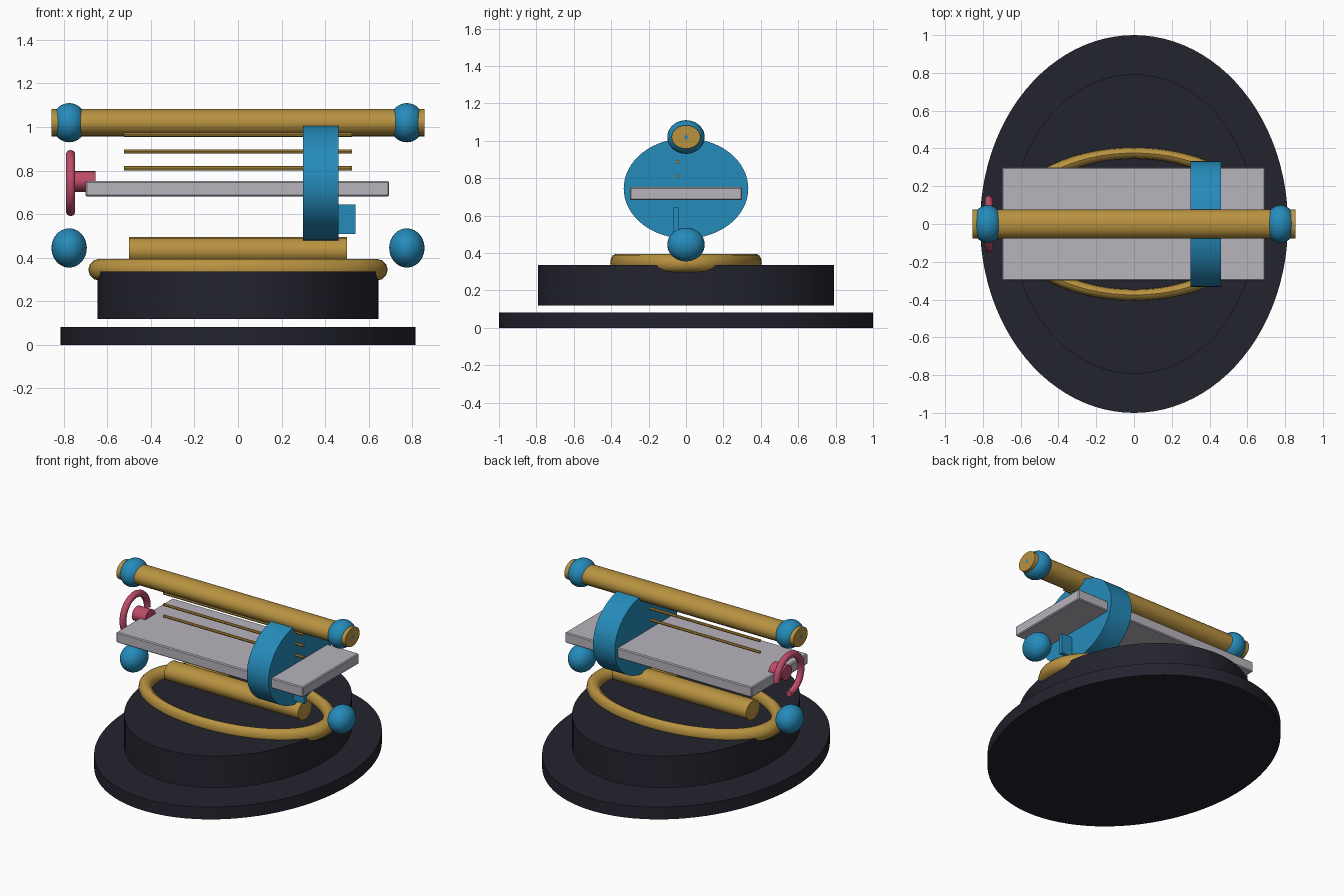
import bpy, bmesh, math
from mathutils import Matrix, Vector

cube = bpy.data.objects.get("Cube")
if cube:
    bpy.data.objects.remove(cube, do_unlink=True)


def material(name, rgb):
    linear = [((c / 255 + 0.055) / 1.055) ** 2.4 for c in rgb] + [1]
    mat = bpy.data.materials.new(name)
    mat.use_nodes = True
    mat.diffuse_color = linear
    mat.node_tree.nodes["Principled BSDF"].inputs["Base Color"].default_value = linear
    return mat


dark = material("dark slate", (35, 35, 46))
gold = material("gold", (184, 146, 64))
blue = material("blue", (37, 139, 186))
pink = material("rose", (190, 75, 105))
grey = material("pale grey", (184, 179, 188))


def finish(name, bm, mat, smooth=True):
    bmesh.ops.recalc_face_normals(bm, faces=bm.faces)
    mesh = bpy.data.meshes.new(name)
    bm.to_mesh(mesh)
    bm.free()
    mesh.materials.append(mat)
    obj = bpy.data.objects.new(name, mesh)
    bpy.context.collection.objects.link(obj)
    if smooth:
        bpy.ops.object.select_all(action="DESELECT")
        obj.select_set(True)
        bpy.context.view_layer.objects.active = obj
        bpy.ops.object.shade_smooth_by_angle(angle=math.radians(40))
    return obj


def placed(center, size):
    return Matrix.Translation(center) @ Matrix.Diagonal((*size, 1))


def cylinder(name, mat, center, size, axis="Z", sides=32):
    """Elliptical cylinder; size is its full extent in x, y and z."""
    bm = bmesh.new()
    turn = Matrix.Rotation(math.pi / 2, 4, "Y") if axis == "X" else Matrix()
    bmesh.ops.create_cone(bm, cap_ends=True, segments=sides, radius1=0.5,
                          radius2=0.5, depth=1, matrix=placed(center, size) @ turn)
    return finish(name, bm, mat)


def box(name, mat, center, size, bevel=0):
    bm = bmesh.new()
    bmesh.ops.create_cube(bm, size=1, matrix=placed(center, size))
    if bevel:
        bmesh.ops.bevel(bm, geom=bm.edges[:], offset=bevel, segments=1, affect="EDGES")
    return finish(name, bm, mat, smooth=False)


def ball(name, mat, center, size):
    bm = bmesh.new()
    bmesh.ops.create_uvsphere(bm, u_segments=32, v_segments=20, radius=0.5,
                              matrix=placed(center, size))
    return finish(name, bm, mat)


def ring(name, mat, major, minor, matrix, arc=math.tau, steps=64, sides=12):
    """Torus, or an open part of one with capped ends."""
    bm = bmesh.new()
    closed = arc >= math.tau
    loops = []
    for i in range(steps if closed else steps + 1):
        turn = Matrix.Rotation(arc * i / steps, 4, "Z")
        loop = []
        for j in range(sides):
            a = math.tau * j / sides
            point = Vector((major + minor * math.cos(a), 0, minor * math.sin(a)))
            loop.append(bm.verts.new(matrix @ turn @ point))
        loops.append(loop)
    pairs = list(zip(loops, loops[1:]))
    if closed:
        pairs.append((loops[-1], loops[0]))
    else:
        bm.faces.new(loops[0])
        bm.faces.new(loops[-1])
    for a, b in pairs:
        for j in range(sides):
            k = (j + 1) % sides
            bm.faces.new((a[j], a[k], b[k], b[j]))
    return finish(name, bm, mat)


# Stepped oval base
cylinder("base_plate", dark, (0, 0, 0.0415), (1.63, 2, 0.083), sides=96)
cylinder("base_drum", dark, (0, 0, 0.228), (1.29, 1.585, 0.216), sides=96)

# Oval ring and lower roller
ring("base_ring", gold, 0.637, 0.05, placed((0, 0, 0.345), (1, 0.59, 1)))
cylinder("lower_roller", gold, (0, 0, 0.432), (1, 0.15, 0.126), "X", 16)

# Upper bar with a ball at each corner of the frame
cylinder("upper_bar", gold, (0, 0, 1.02), (1.71, 0.154, 0.126), "X", 24)
for side, x in (("left", 0.775), ("right", -0.775)):
    for level, z in (("upper", 1.02), ("lower", 0.445)):
        ball(f"{side}_{level}_ball", blue, (x, 0, z), (0.162, 0.2, 0.18))

# Table and the wheel it passes through
box("table", grey, (-0.003, 0, 0.717), (1.394, 0.6, 0.07), bevel=0.006)
cylinder("drive_disc", blue, (0.38, 0, 0.745), (0.163, 0.666, 0.535), "X", 64)
box("disc_tab", blue, (0.46, -0.053, 0.577), (0.16, 0.026, 0.135))

# Thin rods
for i in range(3):
    cylinder(f"rod_{i + 1}", gold, (0, -0.045, 0.811 + 0.077 * i),
             (1.045, 0.018, 0.02), "X", 8)

# Open hand wheel and hub: local x to +y, local y to +z
upright = Matrix(((0, 0, 1, -0.768), (1, 0, 0, 0), (0, 1, 0, 0.743), (0, 0, 0, 1)))
ring("hand_wheel", pink, 0.13, 0.022, upright, arc=math.pi * 1.5, steps=36, sides=10)
cylinder("hand_wheel_hub", pink, (-0.705, 0, 0.751), (0.1, 0.11, 0.096), "X", 16)
